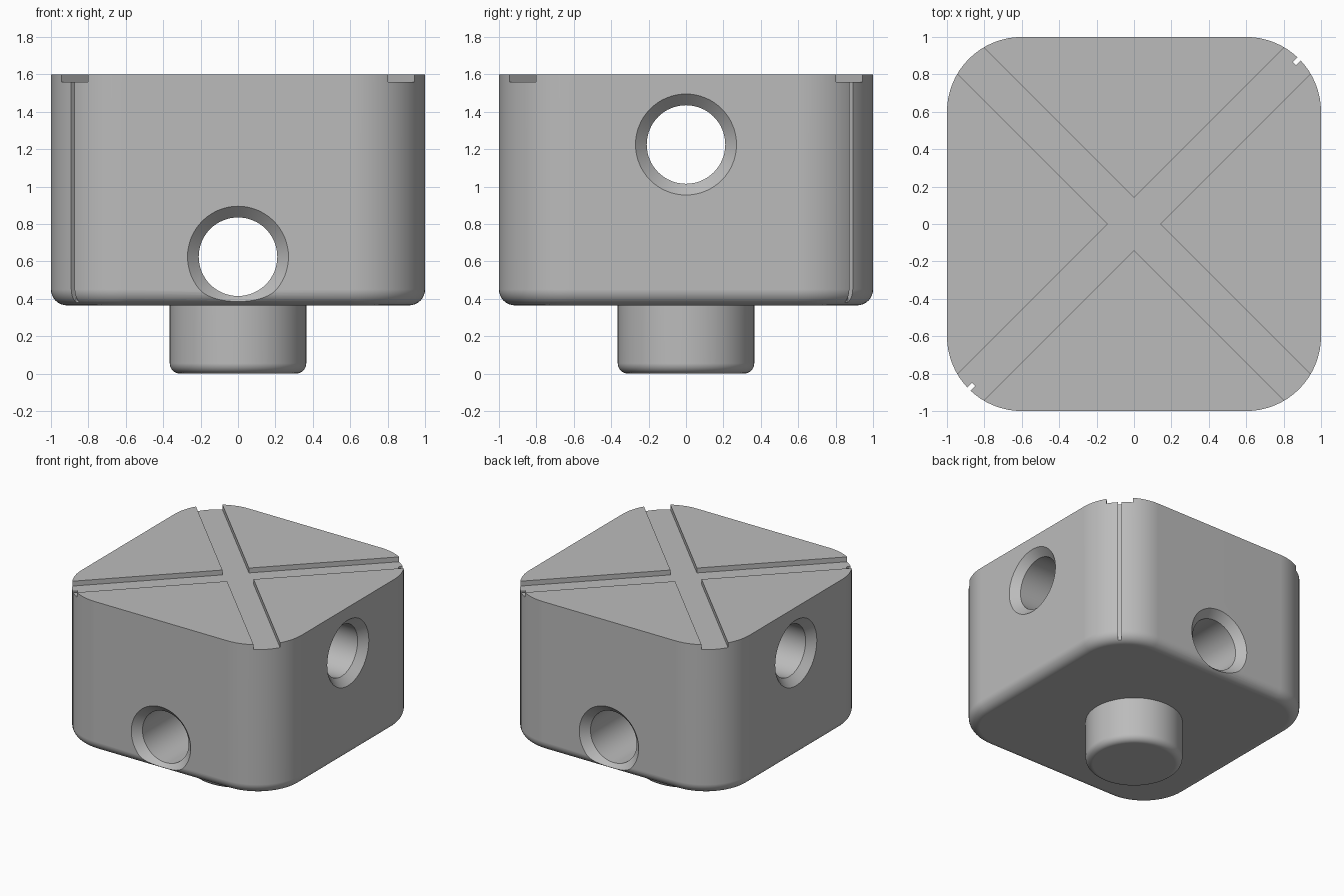
import bpy, bmesh, math
from mathutils import Matrix, Vector

cube = bpy.data.objects.get("Cube")
if cube:
    bpy.data.objects.remove(cube, do_unlink=True)

TOP, BASE = 1.6, 0.365

grey = bpy.data.materials.new("plain grey")
grey.use_nodes = True
colour = (0.5, 0.5, 0.5, 1)
grey.diffuse_color = colour
grey.node_tree.nodes["Principled BSDF"].inputs["Base Color"].default_value = colour


def loft(name, rings, matrix=Matrix()):
    """Skin a stack of closed rings and cap both ends."""
    bm = bmesh.new()
    loops = [[bm.verts.new(matrix @ Vector(p)) for p in ring] for ring in rings]
    n = len(loops[0])
    for a, b in zip(loops, loops[1:]):
        for i in range(n):
            j = (i + 1) % n
            bm.faces.new((a[i], a[j], b[j], b[i]))
    bm.faces.new(loops[0][::-1])
    bm.faces.new(loops[-1])
    bmesh.ops.recalc_face_normals(bm, faces=bm.faces)
    mesh = bpy.data.meshes.new(name)
    bm.to_mesh(mesh)
    bm.free()
    mesh.materials.append(grey)
    obj = bpy.data.objects.new(name, mesh)
    bpy.context.collection.objects.link(obj)
    return obj


def circle(r, z, n=64):
    return [(r * math.cos(math.tau * i / n), r * math.sin(math.tau * i / n), z)
            for i in range(n)]


def rounded_square(half, r, z, steps=16):
    pts = []
    for q in range(4):
        mid = math.radians(45 + 90 * q)
        cx = math.copysign(half - r, math.cos(mid))
        cy = math.copysign(half - r, math.sin(mid))
        for i in range(steps + 1):
            a = math.radians(90 * (q + i / steps))
            pts.append((cx + r * math.cos(a), cy + r * math.sin(a), z))
    return pts


def fillet(radius, z, steps=8):
    """Inset and height pairs of a rounded bottom edge."""
    for i in range(steps + 1):
        a = math.pi / 2 * i / steps
        yield radius * (1 - math.sin(a)), z + radius * (1 - math.cos(a))


def carve(target, cutter):
    mod = target.modifiers.new("cut", "BOOLEAN")
    mod.operation = "DIFFERENCE"
    mod.solver = "EXACT"
    mod.object = cutter
    cutter.hide_render = True
    bpy.context.view_layer.objects.active = target
    bpy.ops.object.modifier_apply(modifier=mod.name)
    bpy.data.objects.remove(cutter, do_unlink=True)


def finish(obj):
    bpy.ops.object.select_all(action="DESELECT")
    obj.select_set(True)
    bpy.context.view_layer.objects.active = obj
    bpy.ops.object.shade_smooth_by_angle(angle=math.radians(30))
    obj.modifiers.new("flat face normals", "WEIGHTED_NORMAL").keep_sharp = True


# Block with rounded corners and a rounded bottom edge
rings = [rounded_square(1 - d, 0.4 - d, z) for d, z in fillet(0.085, BASE)]
block = loft("block", rings + [rounded_square(1, 0.4, TOP)])

# Two countersunk through holes at different heights
bore = [(-1.02, 0.29), (-0.94, 0.21), (0.94, 0.21), (1.02, 0.29)]
for axis, height in (("X", 0.625), ("Y", 1.225)):
    place = Matrix.Translation((0, 0, height)) @ Matrix.Rotation(math.pi / 2, 4, axis)
    carve(block, loft("hole_cutter", [circle(r, z) for z, r in bore], place))

# Diagonal cross groove in the top
arm = [(1.5, -0.1), (1.5, 0.1), (0.1, 0.1)]
turn = Matrix.Rotation(math.pi / 2, 2)
cross = []
for q in range(4):
    for p in arm:
        v = Vector(p)
        for _ in range(q):
            v = turn @ v
        cross.append(v)
carve(block, loft("groove_cutter",
                  [[(v.x, v.y, z) for v in cross] for z in (TOP - 0.04, TOP + 0.1)],
                  Matrix.Rotation(math.pi / 4, 4, "Z")))

# Thin upright slits on two opposite corners
slit = [(1.213, -0.013), (1.4, -0.013), (1.4, 0.013), (1.213, 0.013)]
for angle in (45, 225):
    carve(block, loft("slit_cutter",
                      [[(x, y, z) for x, y in slit] for z in (0.2, TOP + 0.2)],
                      Matrix.Rotation(math.radians(angle), 4, "Z")))
finish(block)

# Round peg underneath
rings = [circle(0.365 - d, z) for d, z in fillet(0.055, 0)]
peg = loft("peg", rings + [circle(0.365, BASE + 0.01)])
finish(peg)
